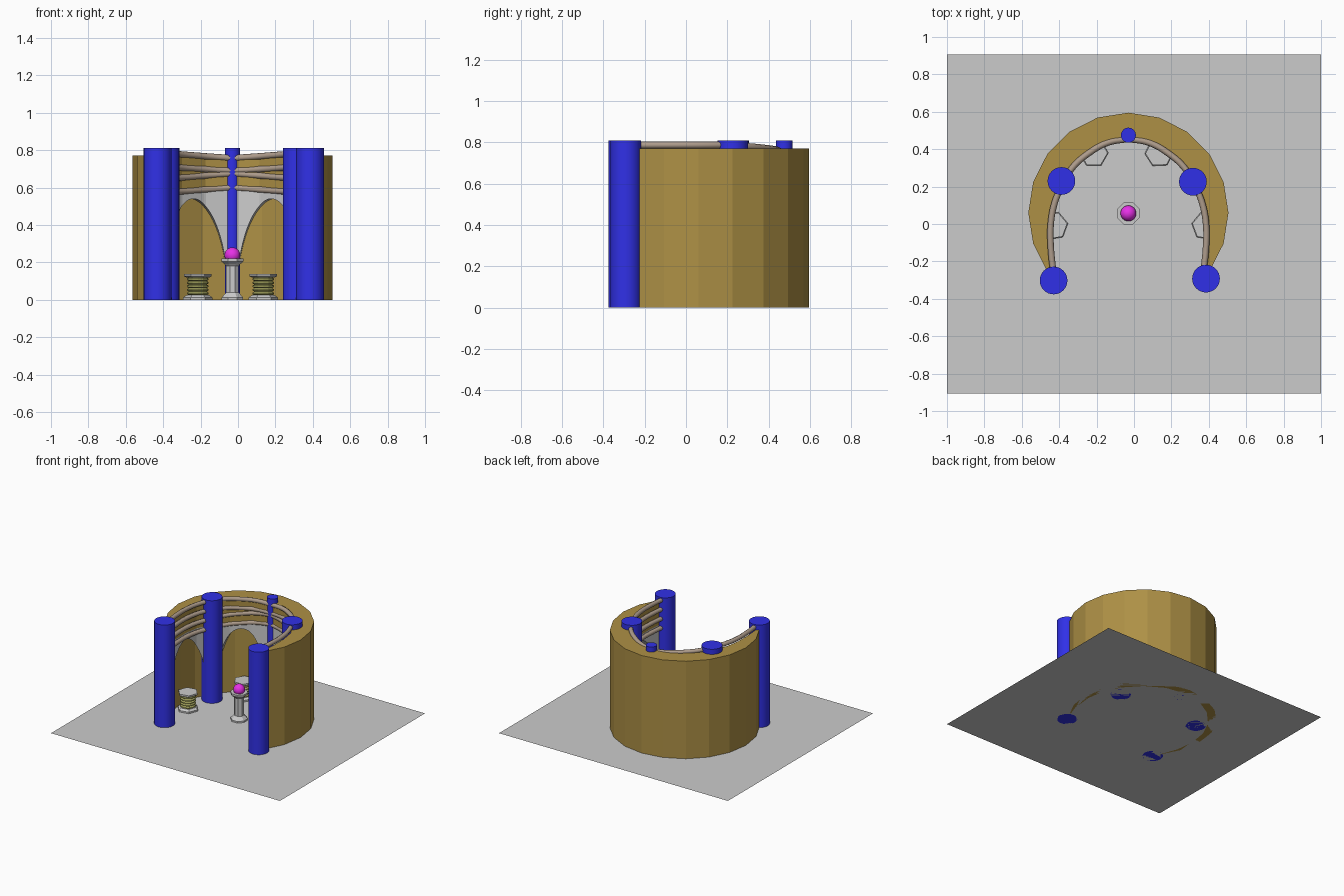
import bpy, bmesh, math
from mathutils import Vector

if "Cube" in bpy.data.objects:
    bpy.data.objects.remove(bpy.data.objects["Cube"])

CX, CY = -0.03, 0.06


def mat(name, c):
    m = bpy.data.materials.new(name)
    m.diffuse_color = (*c, 1)
    m.use_nodes = True
    m.node_tree.nodes["Principled BSDF"].inputs["Base Color"].default_value = m.diffuse_color
    return m


BLUE = mat("blue", (0.03, 0.03, 0.8))
BROWN = mat("brown", (0.42, 0.28, 0.06))
ROPE = mat("rope_brown", (0.42, 0.33, 0.26))
PINK = mat("magenta", (0.8, 0.03, 0.8))
OLIVE = mat("olive", (0.5, 0.5, 0.15))


def make(name, bm, m=None, smooth=False):
    bmesh.ops.recalc_face_normals(bm, faces=bm.faces)
    me = bpy.data.meshes.new(name)
    bm.to_mesh(me)
    bm.free()
    ob = bpy.data.objects.new(name, me)
    bpy.context.collection.objects.link(ob)
    if m:
        me.materials.append(m)
    if smooth:
        bpy.context.view_layer.objects.active = ob
        ob.select_set(True)
        bpy.ops.object.shade_smooth_by_angle(angle=math.radians(40))
        ob.select_set(False)
    return ob


def loft(name, rings, m=None, smooth=False):
    """Skin matching closed rings and cap both ends."""
    bm = bmesh.new()
    vs = [[bm.verts.new(p) for p in r] for r in rings]
    n = len(vs[0])
    for a, b in zip(vs, vs[1:]):
        for i in range(n):
            j = (i + 1) % n
            bm.faces.new((a[i], a[j], b[j], b[i]))
    bm.faces.new(vs[0][::-1])
    bm.faces.new(vs[-1])
    return make(name, bm, m, smooth)


def turned(name, x, y, profile, sides, m=None, smooth=False, turn=0.0):
    rings = [[(x + r * math.cos(turn + math.tau * i / sides),
               y + r * math.sin(turn + math.tau * i / sides), z)
              for i in range(sides)] for r, z in profile]
    return loft(name, rings, m, smooth)


# floor
bm = bmesh.new()
bm.faces.new([bm.verts.new(p) for p in
              ((-1, -.905, 0), (1, -.905, 0), (1, .905, 0), (-1, .905, 0))])
make("floor", bm)

# plan of the wall: right half of the inner curve, mirrored to the left
half = [(.385, -.25), (.397, -.12), (.397, 0), (.38, .11),
        (.33, .22), (.24, .33), (.115, .42), (CX, .45)]
inner = [Vector(p) for p in half]
inner += [Vector((2 * CX - x, y)) for x, y in half[-2::-1]]
outer = [Vector((CX + .535 * math.cos(math.radians(a)),
                 CY + .535 * math.sin(math.radians(a)))) for a in range(-36, 217, 18)]
TOP, SPRING, DEPTH = .77, .59, .6
niche = [a.lerp(b, DEPTH) for a, b in zip(inner, outer)]

# curved wall, recessed below the arches
loft("curved_wall", [[(*o, 0), (*o, TOP), (*i, TOP), (*i, SPRING), (*n, SPRING), (*n, 0)]
                     for i, o, n in zip(inner, outer, niche)], BROWN)


# arched facing, one arch per bay between pillars
def along(pts, t):
    i = min(int(t), len(pts) - 2)
    return pts[i].lerp(pts[i + 1], t - i)


for k, (a, b) in enumerate(((0, 4), (4, 7), (7, 10), (10, 14))):
    rings = []
    for s in range(41):
        f = s / 40
        u = (2 * f - 1) / .9
        z = .54 * math.sqrt(max(0, 1 - u * u))
        p, q = along(inner, a + (b - a) * f), along(niche, a + (b - a) * f)
        rings.append([(*p, z), (*p, SPRING), (*q, SPRING), (*q, z)])
    loft(f"arch_facing_{k}", rings)

# pillars
pillars = [(.385, -.292, .074), (.315, .226, .074), (CX, .475, .04),
           (-.388, .23, .074), (-.43, -.302, .074)]
for k, (x, y, r) in enumerate(pillars):
    turned(f"pillar_{k}", x, y, [(r, 0), (r, .81)], 32, BLUE, True)

# draped rails between pillars
right = [[(.37, -.27), (.385, -.12), (.385, 0), (.365, .11), (.33, .2)],
         [(.33, .2), (.27, .3), (.18, .38), (.08, .435), (CX, .455)]]
for row in range(4):
    z0 = .787 - .073 * row
    z1 = (.757, .69, .675, .6)[row]
    for side in (0, 1):
        for bay, path in enumerate(right):
            cu = bpy.data.curves.new("rail", 'CURVE')
            cu.dimensions = '3D'
            cu.bevel_depth = .017
            cu.bevel_resolution = 2
            cu.resolution_u = 5
            cu.use_fill_caps = True
            sp = cu.splines.new('BEZIER')
            sp.bezier_points.add(len(path) - 1)
            for j, (x, y) in enumerate(path):
                bp = sp.bezier_points[j]
                z = z0 + (z1 - z0) * j / 4 if bay else z0
                bp.co = (2 * CX - x if side else x, y, z)
                bp.handle_left_type = bp.handle_right_type = 'AUTO'
            cu.materials.append(ROPE)
            bpy.context.collection.objects.link(
                bpy.data.objects.new(f"rail_{row}_{side}_{bay}", cu))

# small pedestals in the niches, with ringed columns
for k, (x, y) in enumerate(((-.215, .38), (.135, .38), (-.43, -.01), (.385, -.01))):
    turn = math.atan2(y - CY, x - CX)
    turned(f"niche_base_{k}", x, y, [(.078, 0), (.078, .012), (.06, .025)], 6, None, False, turn)
    coil = [(.05, .025)]
    for i in range(5):
        z = .025 + .019 * i
        coil += [(.057, z + .005), (.057, z + .012), (.048, z + .019)]
    turned(f"niche_column_{k}", x, y, coil, 12, OLIVE)
    turned(f"niche_slab_{k}", x, y, [(.06, .118), (.074, .126), (.074, .139)], 6, None, False, turn)

# central pedestal and orb
turned("orb_pedestal", CX, .057,
       [(.062, 0), (.062, .012), (.045, .03), (.036, .04), (.036, .18),
        (.045, .19), (.064, .205), (.064, .22)], 8, None, False, math.pi / 8)
bm = bmesh.new()
bmesh.ops.create_uvsphere(bm, u_segments=24, v_segments=14, radius=.042)
bmesh.ops.translate(bm, verts=bm.verts, vec=(CX, .057, .238))
make("orb", bm, PINK, True)
